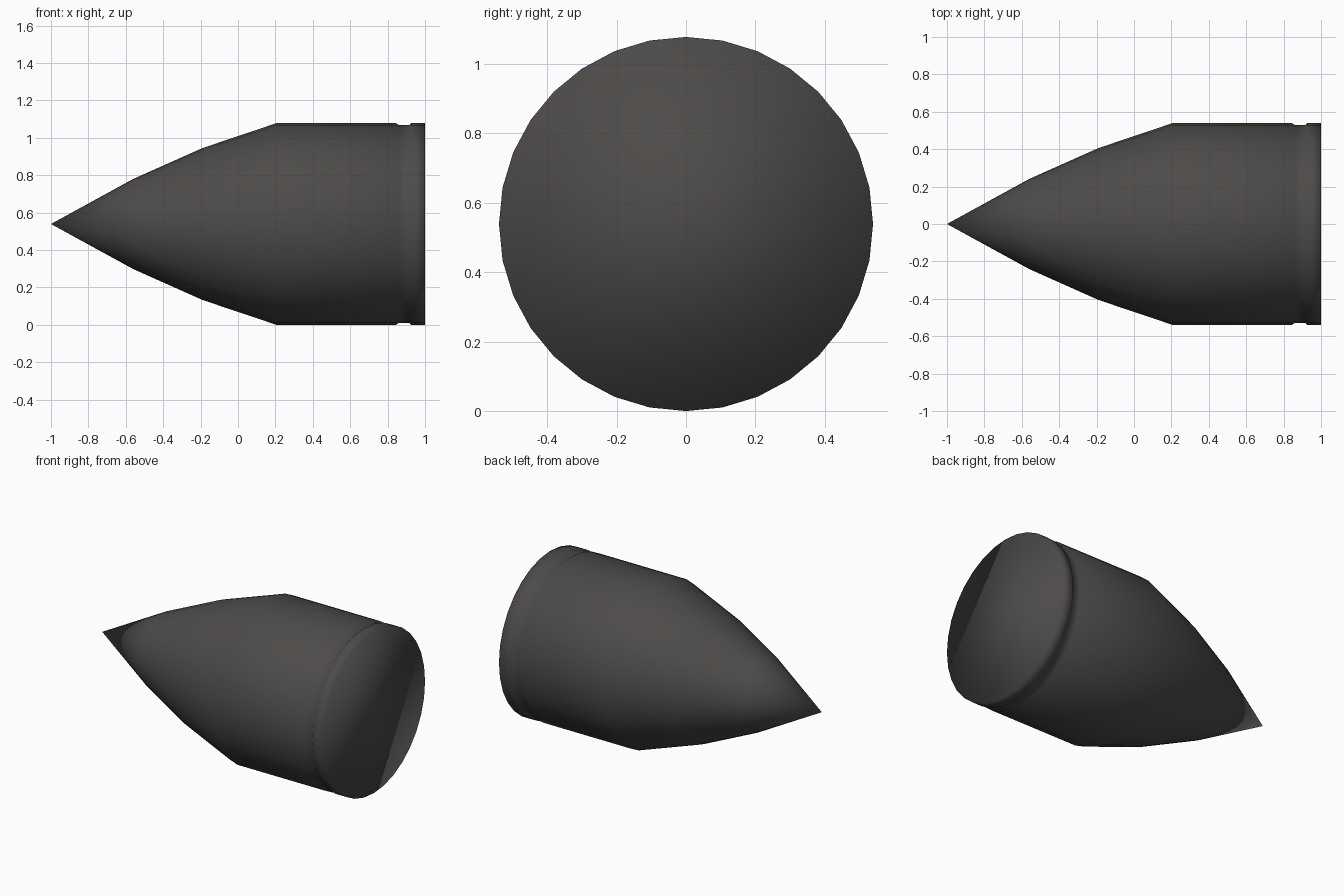
import bpy, bmesh, math

if "Cube" in bpy.data.objects:
    bpy.data.objects.remove(bpy.data.objects["Cube"])

SIDES = 32
R = 0.539

# Half profile along the x axis: (x, radius), after the pointed tip
profile = [(-0.56, 0.241), (-0.19, 0.406), (0.205, R),
           (0.845, R), (0.86, R - 0.01), (0.915, R - 0.01), (0.925, R), (1.0, R)]

bm = bmesh.new()


def ring(x, r):
    return [bm.verts.new((x, r * math.cos(2 * math.pi * i / SIDES),
                          R + r * math.sin(2 * math.pi * i / SIDES))) for i in range(SIDES)]


# Pointed nose, body and groove
rings = [ring(x, r) for x, r in profile]
tip = bm.verts.new((-1, 0, R))
for i in range(SIDES):
    j = (i + 1) % SIDES
    bm.faces.new((tip, rings[0][j], rings[0][i]))
    for a, b in zip(rings, rings[1:]):
        bm.faces.new((a[i], a[j], b[j], b[i]))

# Flat base, shaded softly into the rim like the rest
bm.faces.new(rings[-1])
bmesh.ops.recalc_face_normals(bm, faces=bm.faces)
for f in bm.faces:
    f.smooth = True

mesh = bpy.data.meshes.new("bullet_tip")
bm.to_mesh(mesh)
bm.free()
obj = bpy.data.objects.new("bullet_tip", mesh)
bpy.context.collection.objects.link(obj)

# Dark metal
mat = bpy.data.materials.new("dark_metal")
mat.diffuse_color = (0.075, 0.07, 0.066, 1)
mat.use_nodes = True
mat.node_tree.nodes["Principled BSDF"].inputs["Base Color"].default_value = mat.diffuse_color
mesh.materials.append(mat)
